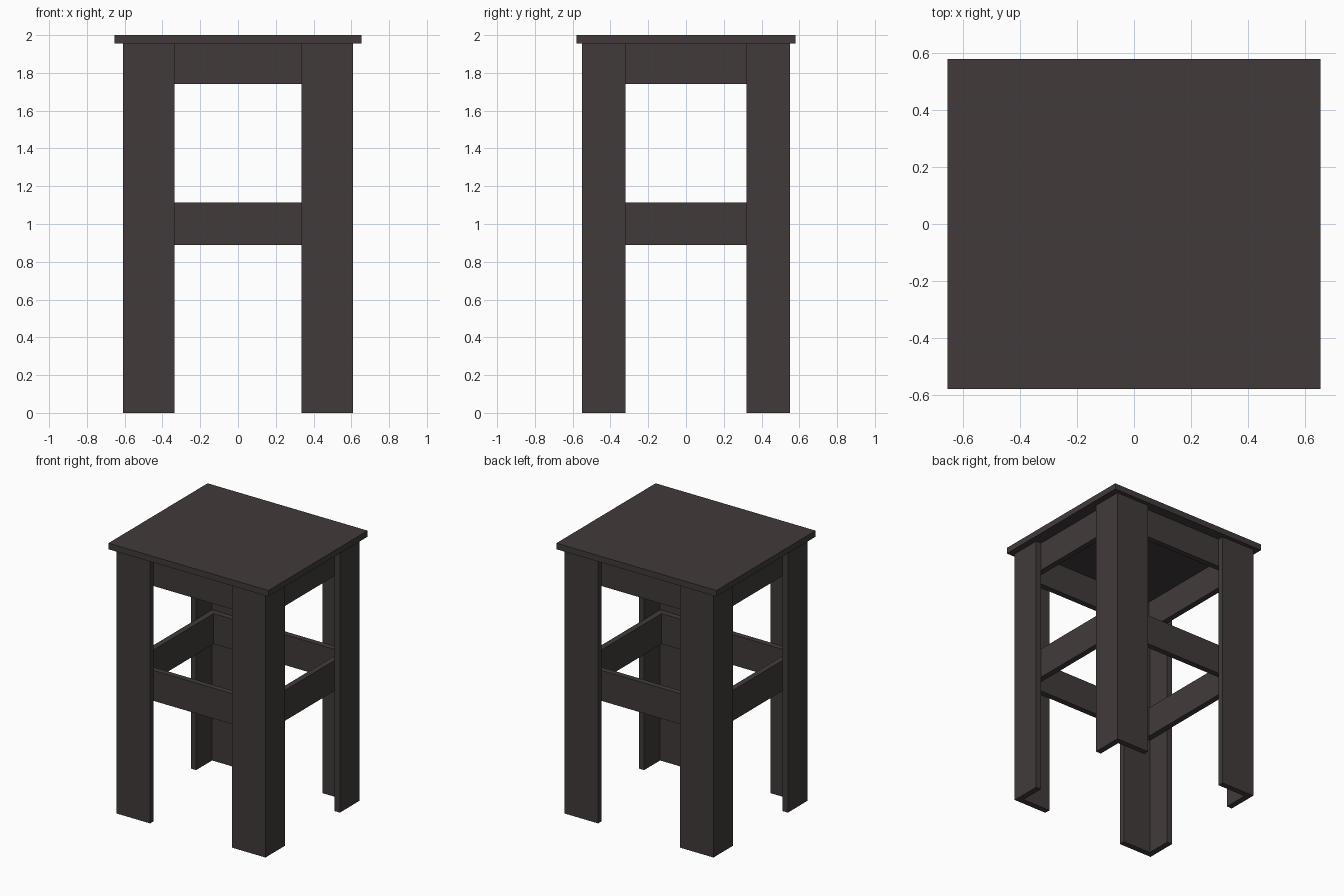
import bpy
import bmesh

cube = bpy.data.objects.get("Cube")
if cube:
    bpy.data.objects.remove(cube, do_unlink=True)

# Single dark brown finish
wood = bpy.data.materials.new("dark_brown_wood")
wood.use_nodes = True
colour = (0.053, 0.043, 0.042, 1)
wood.diffuse_color = colour
wood.node_tree.nodes["Principled BSDF"].inputs["Base Color"].default_value = colour

HX, HY = 0.61, 0.55      # outer half size of the leg frame
LEG_X, LEG_Y = 0.335, 0.32  # inner edges of the leg boards
T = 0.043                # board thickness
SEAT_Z = 1.955


def boards(name, boxes):
    """One object from a list of (low corner, high corner) boxes."""
    bm = bmesh.new()
    for lo, hi in boxes:
        verts = bmesh.ops.create_cube(bm, size=1)["verts"]
        for v in verts:
            v.co = [(a + b) / 2 + c * abs(b - a) for a, b, c in zip(lo, hi, v.co)]
    mesh = bpy.data.meshes.new(name)
    bm.to_mesh(mesh)
    bm.free()
    mesh.materials.append(wood)
    obj = bpy.data.objects.new(name, mesh)
    bpy.context.collection.objects.link(obj)


# Seat board
boards("seat", [((-0.655, -0.58, SEAT_Z), (0.655, 0.58, 2))])

# Corner legs, each two boards joined in an L
for side, sx in (("left", 1), ("right", -1)):
    for end, sy in (("front", -1), ("back", 1)):
        boards(f"{end}_{side}_leg", [
            ((sx * LEG_X, sy * (HY - T), 0), (sx * HX, sy * HY, SEAT_Z)),
            ((sx * (HX - T), sy * LEG_Y, 0), (sx * HX, sy * (HY - T), SEAT_Z)),
        ])

# Rails set inside the leg boards: apron under the seat, stretchers midway
IX, IY = HX - T, HY - T
for part, z0, z1 in (("apron", 1.74, SEAT_Z), ("stretcher", 0.89, 1.115)):
    for end, s in (("front", -1), ("back", 1)):
        boards(f"{end}_{part}", [((-IX, s * (IY - T), z0), (IX, s * IY, z1))])
    for side, s in (("left", 1), ("right", -1)):
        boards(f"{side}_{part}", [((s * (IX - T), T - IY, z0), (s * IX, IY - T, z1))])
